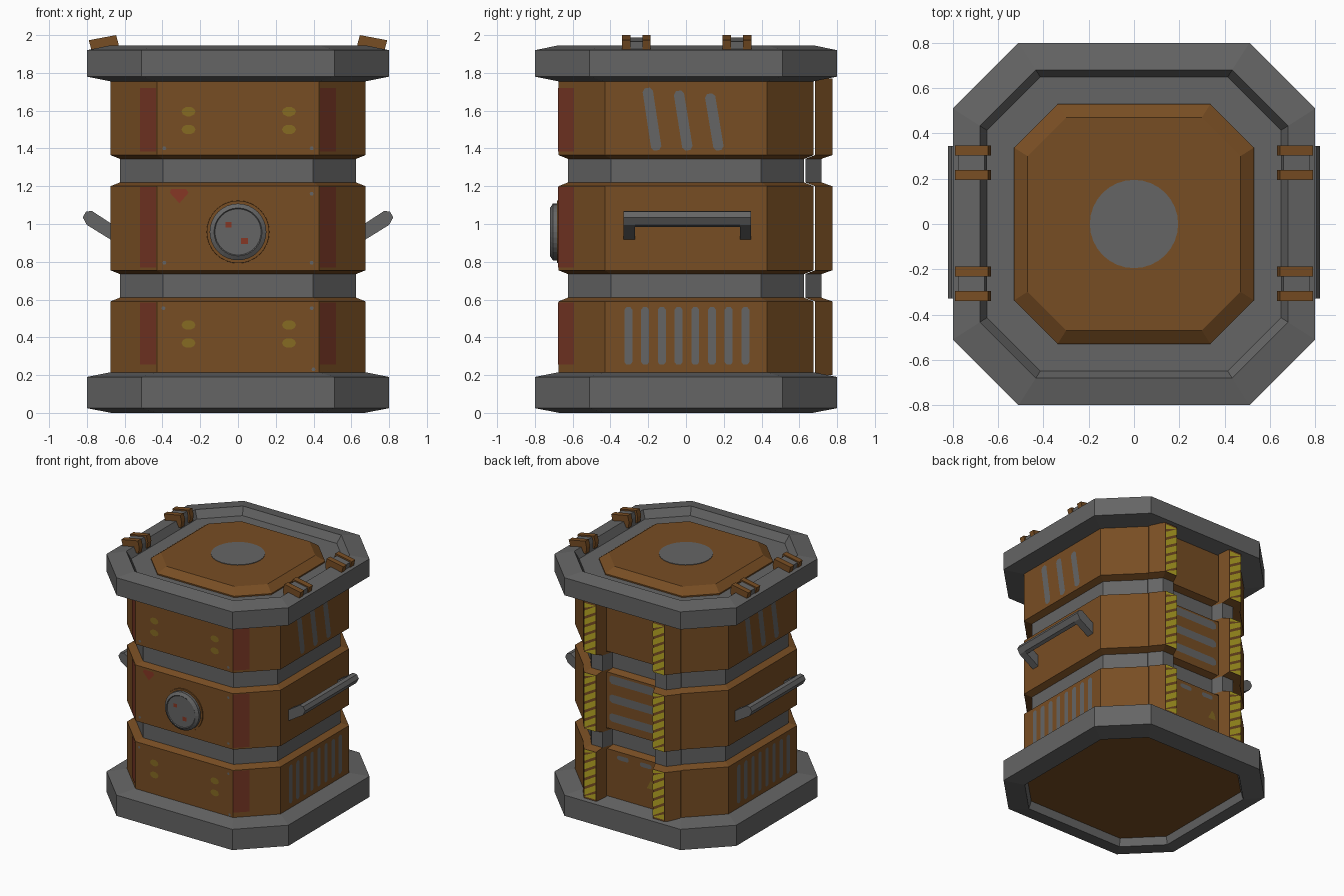
import bpy, bmesh, math
from mathutils import Vector, Matrix

if "Cube" in bpy.data.objects:
    bpy.data.objects.remove(bpy.data.objects["Cube"])


def material(name, rgb):
    m = bpy.data.materials.new(name)
    m.diffuse_color = (*rgb, 1)
    m.use_nodes = True
    m.node_tree.nodes["Principled BSDF"].inputs["Base Color"].default_value = m.diffuse_color
    return m


GRAY = material("steel gray", (0.130, 0.130, 0.130))
BROWN = material("rust brown", (0.187, 0.075, 0.017))
RED = material("faded red", (0.180, 0.036, 0.018))
BRIGHT_RED = material("marker red", (0.240, 0.038, 0.018))
OLIVE = material("olive yellow", (0.240, 0.145, 0.016))
YELLOW = material("hazard yellow", (0.480, 0.390, 0.018))


def finish(name, bm, mats):
    me = bpy.data.meshes.new(name)
    bm.to_mesh(me)
    bm.free()
    for m in mats:
        me.materials.append(m)
    ob = bpy.data.objects.new(name, me)
    bpy.context.collection.objects.link(ob)
    return ob


def loft(name, pts, rings, mats, gray_below=0):
    """Scale a flat outline by k at each height z; rings are (k, z).
    Bands whose outline stays under gray_below use the second material."""
    bm = bmesh.new()
    loops = [[bm.verts.new((x * k, y * k, z)) for x, y in pts] for k, z in rings]
    n = len(pts)
    for i in range(len(loops) - 1):
        a, b = loops[i], loops[i + 1]
        waist = max(rings[i][0], rings[i + 1][0]) < gray_below
        for j in range(n):
            f = bm.faces.new((a[j], a[(j + 1) % n], b[(j + 1) % n], b[j]))
            f.material_index = int(waist)
    bm.faces.new(loops[0])
    bm.faces.new(loops[-1])
    bmesh.ops.recalc_face_normals(bm, faces=bm.faces)
    return finish(name, bm, mats)


def extrude_y(name, profile, y0, y1, mat, side):
    """Extrude an (x, z) profile along y; side mirrors it in x."""
    bm = bmesh.new()
    f = bm.faces.new([bm.verts.new((x * side, y0, z)) for x, z in profile])
    r = bmesh.ops.extrude_face_region(bm, geom=[f])
    bmesh.ops.translate(bm, vec=(0, y1 - y0, 0),
                        verts=[v for v in r["geom"] if isinstance(v, bmesh.types.BMVert)])
    bmesh.ops.recalc_face_normals(bm, faces=bm.faces)
    return finish(name, bm, [mat])


def plates(name, polys, angle, dist, mat):
    """Painted marks: flat polygons (u, z) on a vertical wall; angle 0 is the front."""
    a = math.radians(angle)
    u = Vector((math.cos(a), math.sin(a), 0))
    n = Vector((math.sin(a), -math.cos(a), 0))
    bm = bmesh.new()
    for poly in polys:
        bm.faces.new([bm.verts.new(u * p + n * (dist + 0.004) + Vector((0, 0, z)))
                      for p, z in poly])
    return finish(name, bm, [mat])


def rect(u0, u1, z0, z1):
    return [(u0, z0), (u1, z0), (u1, z1), (u0, z1)]


def oval(u, z, ru, rz, n=10):
    return [(u + ru * math.cos(math.tau * i / n), z + rz * math.sin(math.tau * i / n))
            for i in range(n)]


def stroke(u0, z0, u1, z1, w):
    """Bar with blunted ends running from one point to another."""
    a, b = Vector((u0, z0)), Vector((u1, z1))
    d = (b - a).normalized()
    s = Vector((d.y, -d.x)) * w / 2
    e = d * w / 3
    return [tuple(p) for p in (a + s * 0.5, a + s + e, b + s - e, b + s * 0.5,
                               b - s * 0.5, b - s - e, a - s + e, a - s * 0.5)]


C = 0.637
OCT = [(C, -1), (1, -C), (1, C), (C, 1), (-C, 1), (-1, C), (-1, -C), (-C, -1)]
CIRCLE = oval(0, 0, 1, 1, 32)

# Body with two gray waists
R, W = 0.675, 0.625
walls = [(1, 0.20), (1, 0.59), (W / R, 0.61), (W / R, 0.735), (1, 0.755), (1, 1.20),
         (W / R, 1.22), (W / R, 1.345), (1, 1.365), (1, 1.77)]
body = loft("body", OCT, [(0.655, 0.06)] + [(k * R, z) for k, z in walls],
            [BROWN, GRAY], 0.63)

# Heavy end rims
loft("bottom_rim", OCT, [(0.655, 0.062), (0.67, 0), (0.8, 0.025), (0.8, 0.19), (0.675, 0.215)],
     [GRAY])
bottom = bpy.data.objects["bottom_rim"].data
bm = bmesh.new()
bm.from_mesh(bottom)
bmesh.ops.delete(bm, geom=[f for f in bm.faces if len(f.verts) == 8], context="FACES_ONLY")
bm.to_mesh(bottom)
bm.free()
loft("top_rim", OCT, [(0.675, 1.755), (0.8, 1.78), (0.8, 1.92), (0.68, 1.945), (0.65, 1.885)],
     [GRAY])

# Lid and its round gray centre
loft("lid", OCT, [(0.53, 1.88), (0.53, 1.895), (0.47, 1.94)], [BROWN])
loft("lid_disc", CIRCLE, [(0.195, 1.938), (0.195, 1.944)], [GRAY])

# Round port on the front
for name, rings, mat in (
        ("port_flange", [(0.167, -0.01), (0.165, 0.008)], BROWN),
        ("port_ring", [(0.15, 0), (0.15, 0.03), (0.127, 0.045), (0.122, 0.04)], GRAY)):
    ob = loft(name, CIRCLE, rings, [mat])
    ob.data.transform(Matrix.Translation((0, -R, 0.958)) @ Matrix.Rotation(math.pi / 2, 4, "X"))
plates("port_marks", [rect(-0.065, -0.035, 0.982, 1.01), rect(0.017, 0.052, 0.893, 0.925)],
       0, 0.716, BRIGHT_RED)

# Back pillars, standing just clear of the wall
for side, label in ((1, "right"), (-1, "left")):
    prof = [(0.43, 0.683), (0.355, 0.775), (0.25, 0.775), (0.22, 0.683)]
    loft(f"back_pillar_{label}", [(x * side, y) for x, y in prof], walls, [BROWN, GRAY], 0.95)

# Hazard stripes on the pillars
stripes = []
for z0, z1 in ((0.215, 0.59), (0.755, 1.20), (1.365, 1.755)):
    for uc in (-0.3025, 0.3025):
        l, r = uc - 0.0515, uc + 0.0515
        z = z0 - 0.06
        while z < z1:
            quad = [(l, z), (r, z + 0.06), (r, z + 0.106), (l, z + 0.046)]
            quad = [(p, min(max(q, z0), z1)) for p, q in quad]
            if max(q for _, q in quad) - min(q for _, q in quad) > 0.005:
                stripes.append(quad)
            z += 0.068
plates("hazard_stripes", stripes, 180, 0.775, YELLOW)

# Side handles and lid latches
arm = [(0.66, 0.915), (0.675, 0.918), (0.80, 0.995), (0.822, 1.035), (0.805, 1.065),
       (0.775, 1.07), (0.66, 0.995)]
bar = [(0.75, 1.01), (0.775, 0.985), (0.80, 0.995), (0.822, 1.035), (0.805, 1.065), (0.775, 1.07)]
strap = [(0.79, 1.973), (0.645, 2.0), (0.632, 1.95), (0.64, 1.90), (0.77, 1.91), (0.777, 1.925)]
clasp = [(0.775, 1.965), (0.66, 1.987), (0.65, 1.95), (0.65, 1.89), (0.77, 1.91)]
for side, label in ((1, "right"), (-1, "left")):
    extrude_y(f"handle_bar_{label}", bar, -0.33, 0.345, GRAY, side)
    for y in (-0.33, 0.285):
        extrude_y(f"handle_arm_{label}", arm, y, y + 0.06, GRAY, side)
    for y in (-0.263, 0.27):
        extrude_y(f"latch_clasp_{label}", clasp, y - 0.04, y + 0.04, GRAY, side)
        for s in (-1, 1):
            c = y + s * 0.054
            extrude_y(f"latch_strap_{label}", strap, c - 0.022, c + 0.022, BROWN, side)

# Red stripes on the front corners
corner = (C * R + R) * math.sqrt(0.5)
edge = (1 - C) * R * math.sqrt(0.5)
for side in (1, -1):
    u0, u1 = sorted((-side * edge, -side * (edge - 0.12)))
    plates("corner_stripe", [rect(u0, u1, a, b) for a, b in
                             ((0.255, 0.585), (0.77, 1.195), (1.385, 1.72))],
           45 * side, corner, RED)

# Front paint: olive spots, red triangle, rivets
plates("front_spots", [oval(u, z, 0.037, 0.026) for u in (-0.262, 0.27)
                       for z in (0.37, 0.465, 1.5, 1.595)], 0, R, OLIVE)
plates("front_triangle", [[(-0.31, 1.11), (-0.262, 1.165), (-0.275, 1.185), (-0.355, 1.185),
                           (-0.36, 1.165)]], 0, R, BRIGHT_RED)
plates("front_rivets", [oval(u, z, 0.011, 0.011, 6) for u, z in
                        ((-0.39, 1.4), (0.39, 1.4), (0.39, 1.16), (0.39, 0.795), (-0.39, 0.795),
                         (-0.395, 0.555), (0.39, 0.555), (0.4, 0.23))], 0, R, GRAY)

# Side vents: eight upright bars below, three slanted ones above
for angle in (90, -90):
    vents = [stroke(-0.305 + 0.0885 * i, 0.255, -0.305 + 0.0885 * i, 0.56, 0.042)
             for i in range(8)]
    vents += [stroke(u + 0.05, 1.39, u, 1.72 - 0.015 * i, 0.055)
              for i, u in enumerate((-0.205, -0.04, 0.125))]
    plates("side_vents", vents, angle, R, GRAY)

# Back panel vents and paint chips
plates("back_vents", [stroke(-0.2, z, 0.2, z, 0.065) for z in (0.85, 1.0, 1.15)]
       + [stroke(u - 0.05, 0.545, u + 0.05, 0.545, 0.035) for u in (-0.08, 0.12)], 180, R, GRAY)
plates("back_chip", [[(0.13, 0.37), (0.2, 0.37), (0.185, 0.42), (0.165, 0.44)]], 180, R, OLIVE)
